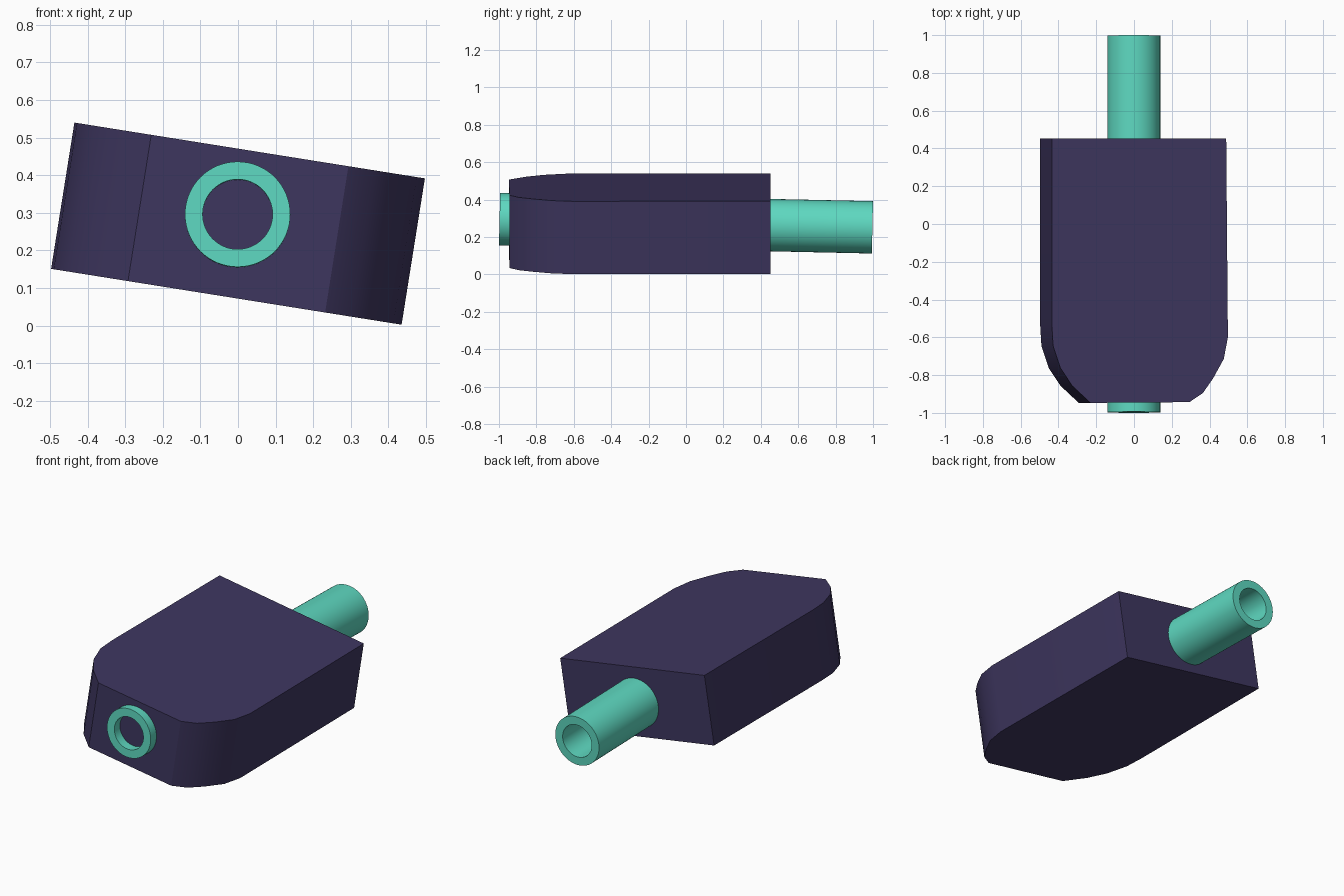
import bpy, bmesh, math
from mathutils import Matrix

if "Cube" in bpy.data.objects:
    bpy.data.objects.remove(bpy.data.objects["Cube"])


def material(name, color):
    m = bpy.data.materials.new(name)
    m.diffuse_color = (*color, 1)
    m.use_nodes = True
    m.node_tree.nodes["Principled BSDF"].inputs["Base Color"].default_value = m.diffuse_color
    return m


def finish(bm, name, mat, matrix):
    bmesh.ops.recalc_face_normals(bm, faces=bm.faces)
    bm.transform(matrix)
    me = bpy.data.meshes.new(name)
    bm.to_mesh(me)
    bm.free()
    me.materials.append(mat)
    ob = bpy.data.objects.new(name, me)
    bpy.context.collection.objects.link(ob)
    bpy.ops.object.select_all(action='DESELECT')
    ob.select_set(True)
    bpy.context.view_layer.objects.active = ob
    bpy.ops.object.shade_smooth_by_angle(angle=math.radians(30))
    return ob


purple = material("dark purple", (0.048, 0.037, 0.115))
teal = material("teal", (0.112, 0.69, 0.53))

# Block: outline with rounded front corners, extruded and rolled about y
outline = [(-0.472, 0.453), (-0.472, -0.53), (-0.465, -0.645), (-0.426, -0.762),
           (-0.362, -0.857), (-0.265, -0.947), (0.266, -0.943), (0.338, -0.895),
           (0.394, -0.815), (0.450, -0.714), (0.472, -0.60), (0.463, 0.453)]
half = 0.197
bm = bmesh.new()
face = bm.faces.new([bm.verts.new((x, y, -half)) for x, y in outline])
ext = bmesh.ops.extrude_face_region(bm, geom=[face])
bmesh.ops.translate(bm, vec=(0, 0, 2 * half),
                    verts=[g for g in ext["geom"] if isinstance(g, bmesh.types.BMVert)])
finish(bm, "block", purple,
       Matrix.Translation((0, 0, 0.271)) @ Matrix.Rotation(math.radians(9.05), 4, 'Y'))

# Pipe: hollow tube through the block, tipped slightly down at the back
n, length = 64, 1.994
section = [(0.14, -length / 2), (0.14, length / 2), (0.093, length / 2), (0.093, -length / 2)]
bm = bmesh.new()
rings = []
for i in range(n):
    a = 2 * math.pi * i / n
    rings.append([bm.verts.new((r * math.cos(a), y, r * math.sin(a))) for r, y in section])
for i in range(n):
    p, q = rings[i], rings[(i + 1) % n]
    for k in range(4):
        j = (k + 1) % 4
        bm.faces.new((p[k], p[j], q[j], q[k]))
finish(bm, "pipe", teal,
       Matrix.Translation((-0.001, 0, 0.274)) @ Matrix.Rotation(math.radians(-1.26), 4, 'X'))
